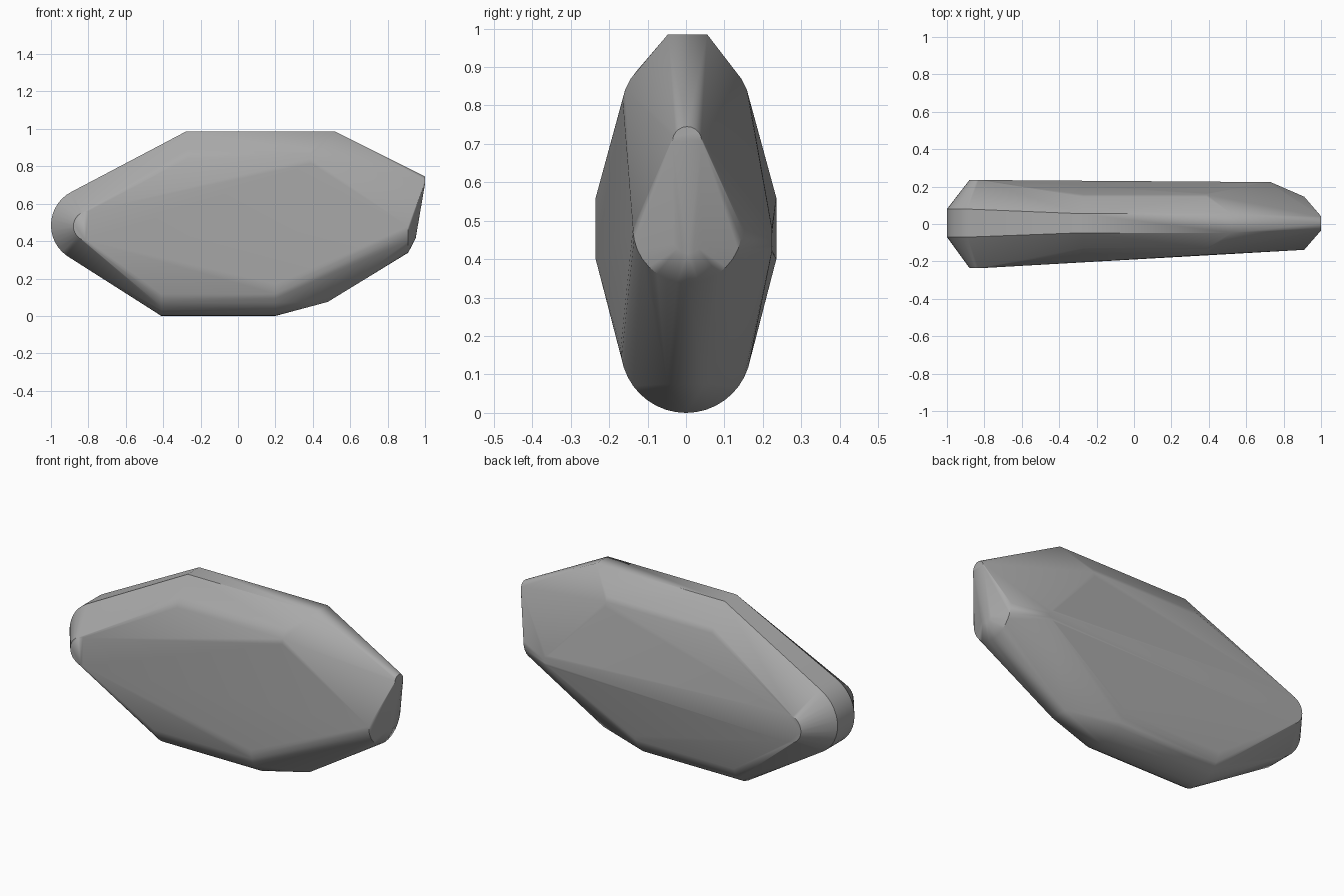
import bpy, bmesh
from math import sin, cos, pi
from mathutils import Vector

cube = bpy.data.objects.get("Cube")
if cube:
    bpy.data.objects.remove(cube, do_unlink=True)


def arc(centre, radius, plane, start, end, steps):
    """Points on an arc; plane names the two axes the arc lies in."""
    u, v = ("xyz".index(a) for a in plane)
    points = []
    for i in range(steps + 1):
        a = start + (end - start) * i / steps
        p = Vector(centre)
        p[u] += radius * cos(a)
        p[v] += radius * sin(a)
        points.append(p)
    return points


points = []

# Rounded left end: a wide rim with a smaller disc on each side
for y in (-0.07, 0.08):
    points += arc((-0.8, y, 0.485), 0.2, "xz", pi / 2, 3 * pi / 2, 20)
for y in (-0.235, 0.235):
    points += arc((-0.8, y, 0.48), 0.08, "xz", pi / 2, 3 * pi / 2, 16)

# Flat top strip
points += [Vector((x, y, 0.985)) for x in (-0.28, 0.52) for y in (-0.047, 0.055)]

# Rounded shoulders and round keel
for side in (-1, 1):
    for y, z in ((0.128, 0.89), (0.145, 0.868), (0.158, 0.842), (0.165, 0.815)):
        points += [Vector((x, side * y, z)) for x in (-0.27, 0.39)]
for x in (-0.41, 0.2):
    points += arc((x, 0, 0.17), 0.17, "yz", pi, 2 * pi, 20)

# Front chin and right end
points += [Vector((0.48, y, 0.075)) for y in (-0.05, 0.05)]
points += arc((0.91, 0.004, 0.48), 0.142, "yz", pi, 2 * pi, 16)
points += arc((0.95, 0.005, 0.455), 0.04, "yz", pi, 2 * pi, 8)
points += arc((1.0, 0.003, 0.707), 0.038, "yz", 0, pi, 10)

# Extra corner on the back face
points += arc((0.7, 0.224, 0.45), 0.03, "xz", -pi / 2, pi / 2, 6)

# Wrap all parts in one convex skin
bm = bmesh.new()
for p in points:
    bm.verts.new(p)
hull = bmesh.ops.convex_hull(bm, input=bm.verts[:])
loose = {g for g in hull["geom_interior"] + hull["geom_unused"]
         if isinstance(g, bmesh.types.BMVert)}
bmesh.ops.delete(bm, geom=[v for v in loose if v.is_valid], context="VERTS")
bmesh.ops.dissolve_limit(bm, angle_limit=0.01, verts=bm.verts[:], edges=bm.edges[:])
bmesh.ops.recalc_face_normals(bm, faces=bm.faces[:])
mesh = bpy.data.meshes.new("stone_body")
bm.to_mesh(mesh)
bm.free()

stone = bpy.data.objects.new("stone_body", mesh)
bpy.context.collection.objects.link(stone)

# Plain grey finish
grey = bpy.data.materials.new("stone_grey")
grey.use_nodes = True
colour = (0.4, 0.4, 0.4, 1)
grey.diffuse_color = colour
grey.node_tree.nodes["Principled BSDF"].inputs["Base Color"].default_value = colour
mesh.materials.append(grey)

# Soft shading that keeps the sharp rims
bpy.ops.object.select_all(action="DESELECT")
stone.select_set(True)
bpy.context.view_layer.objects.active = stone
bpy.ops.object.shade_smooth_by_angle(angle=0.6)
weighted = stone.modifiers.new("face_weighting", "WEIGHTED_NORMAL")
weighted.keep_sharp = True
